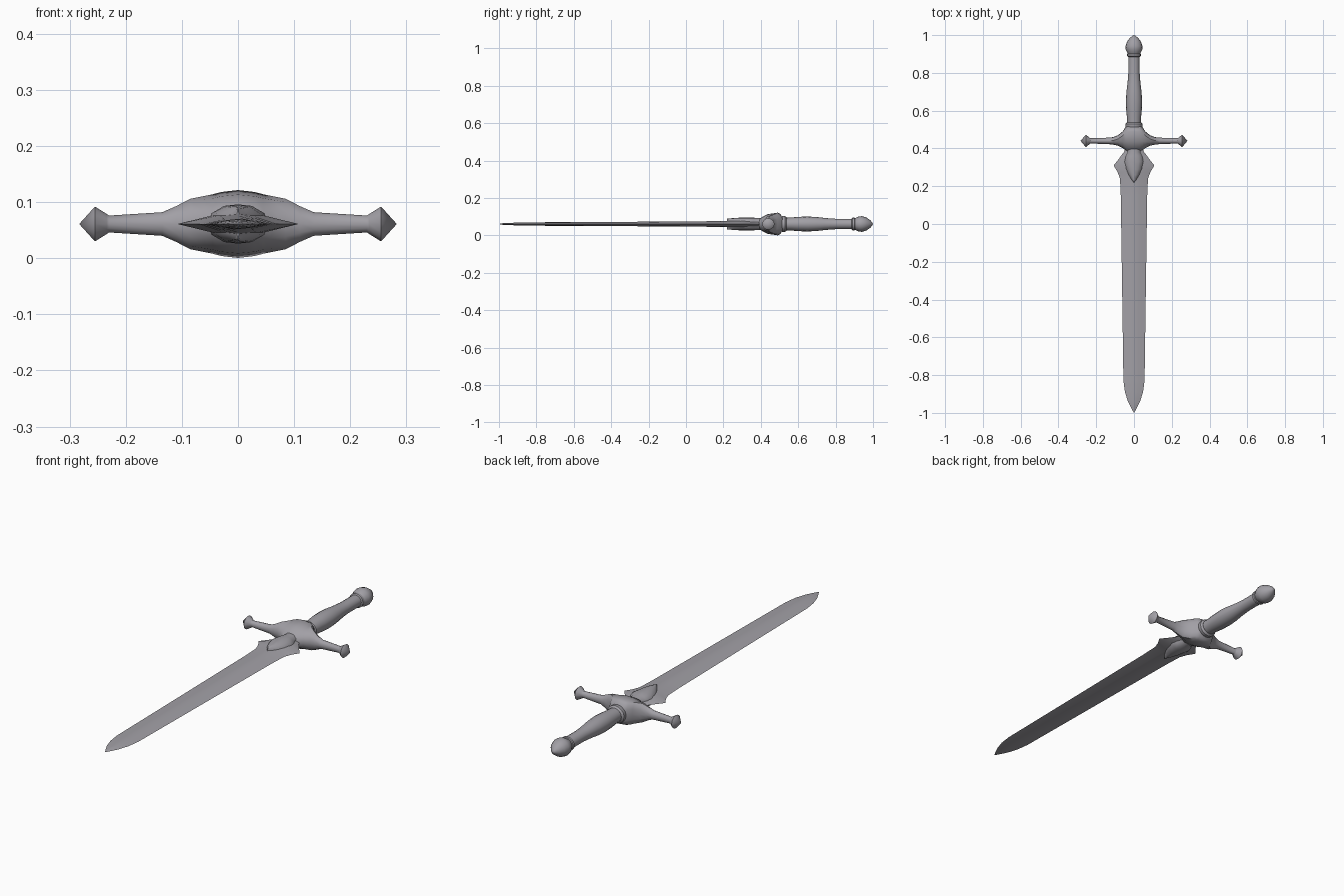
import bpy, bmesh, math
from mathutils import Vector

cube = bpy.data.objects.get("Cube")
if cube:
    bpy.data.objects.remove(cube)

MID = 0.061      # height of the sword's central plane
GUARD_Y = 0.44   # line of the guard arms

steel = bpy.data.materials.new("grey_steel")
steel.use_nodes = True
colour = (0.36, 0.35, 0.38, 1)
steel.diffuse_color = colour
bsdf = steel.node_tree.nodes["Principled BSDF"]
bsdf.inputs["Base Color"].default_value = colour
bsdf.inputs["Roughness"].default_value = 0.6


def loft(name, rings, angle):
    """Skin a list of equal-length point rings and cap both ends."""
    bm = bmesh.new()
    loops = [[bm.verts.new(p) for p in ring] for ring in rings]
    n = len(loops[0])
    for a, b in zip(loops, loops[1:]):
        for i in range(n):
            j = (i + 1) % n
            bm.faces.new((a[i], a[j], b[j], b[i]))
    bm.faces.new(loops[0])
    bm.faces.new(loops[-1])
    bmesh.ops.remove_doubles(bm, verts=bm.verts, dist=0.0002)
    bmesh.ops.recalc_face_normals(bm, faces=bm.faces)
    mesh = bpy.data.meshes.new(name)
    bm.to_mesh(mesh)
    bm.free()
    mesh.materials.append(steel)
    obj = bpy.data.objects.new(name, mesh)
    bpy.context.collection.objects.link(obj)
    bpy.ops.object.select_all(action='DESELECT')
    obj.select_set(True)
    bpy.context.view_layer.objects.active = obj
    bpy.ops.object.shade_smooth_by_angle(angle=math.radians(angle))
    return obj


def along_y(name, shape, profile, angle):
    """Sweep a unit outline along y; profile rows are y, half width, half height."""
    return loft(name, [[Vector((u * w, y, MID + v * h)) for u, v in shape]
                       for y, w, h in profile], angle)


def circle(n):
    return [(math.cos(math.tau * i / n), math.sin(math.tau * i / n)) for i in range(n)]


# Blade: flattened diamond, pointed tip, pointed shoulders near the guard
blade_shape = [(1, 0), (0.4, 0.75), (0, 1), (-0.4, 0.75),
               (-1, 0), (-0.4, -0.75), (0, -1), (0.4, -0.75)]
along_y("blade", blade_shape, [
    (-1, 0, 0), (-0.98, 0.012, 0.004), (-0.94, 0.032, 0.006),
    (-0.89, 0.048, 0.008), (-0.83, 0.056, 0.009), (-0.4, 0.062, 0.011),
    (0.15, 0.07, 0.015), (0.24, 0.074, 0.018), (0.275, 0.087, 0.02),
    (0.31, 0.108, 0.021), (0.345, 0.08, 0.022), (0.365, 0.066, 0.022),
    (0.385, 0.05, 0.022), (0.42, 0.045, 0.022)], 25)

# Leaf-shaped plate wrapped around the base of the blade
leaf_shape = [(1, 0), (0.85, 0.55), (0.45, 0.92), (0, 1), (-0.45, 0.92), (-0.85, 0.55),
              (-1, 0), (-0.85, -0.55), (-0.45, -0.92), (0, -1), (0.45, -0.92), (0.85, -0.55)]
along_y("blade_collar_leaf", leaf_shape, [
    (0.22, 0.002, 0.028), (0.235, 0.015, 0.03), (0.26, 0.032, 0.032),
    (0.29, 0.046, 0.034), (0.33, 0.055, 0.035), (0.36, 0.047, 0.034),
    (0.38, 0.036, 0.032), (0.41, 0.038, 0.032)], 40)

# Guard: swollen centre whose ridge leans to the grip, arms with pointed knobs
# rows: x, lowest y, highest y, ridge y, half height
half = [(0, 0.38, 0.522, 0.49, 0.0605), (0.03, 0.383, 0.522, 0.489, 0.057),
        (0.045, 0.39, 0.513, 0.484, 0.053), (0.06, 0.402, 0.49, 0.468, 0.05),
        (0.085, 0.415, 0.47, 0.45, 0.045), (0.11, 0.42, 0.46, 0.442, 0.032),
        (0.135, 0.423, 0.457, 0.44, 0.021), (0.23, 0.426, 0.454, 0.44, 0.015),
        (0.234, 0.424, 0.456, 0.44, 0.018), (0.255, 0.407, 0.473, 0.44, 0.031),
        (0.283, 0.44, 0.44, 0.44, 0)]
rows = [(-x, *rest) for x, *rest in reversed(half[1:])] + half
guard_rings = []
for x, low, high, ridge, h in rows:
    ring = []
    for c, s in circle(12):
        reach = (high - ridge) if c > 0 else (ridge - low)
        ring.append(Vector((x, ridge + c * reach, MID + s * h)))
    guard_rings.append(ring)
loft("cross_guard", guard_rings, 38)

# Turned handle parts: rows are y, radius
turned = {
    "grip_collar": [(0.505, 0.04), (0.515, 0.045), (0.53, 0.045), (0.538, 0.037)],
    "grip": [(0.53, 0.036), (0.56, 0.037), (0.6, 0.041), (0.65, 0.043), (0.7, 0.04),
             (0.74, 0.035), (0.77, 0.032), (0.8, 0.03), (0.9, 0.03)],
    "pommel_ring": [(0.885, 0.03), (0.889, 0.036), (0.9, 0.036), (0.905, 0.03)],
    "pommel": [(0.898, 0.03), (0.91, 0.037), (0.925, 0.044), (0.942, 0.045),
               (0.965, 0.037), (0.985, 0.022), (0.996, 0.009), (1, 0)],
}
for name, profile in turned.items():
    along_y(name, circle(16), [(y, r, r * 0.93) for y, r in profile], 40)
